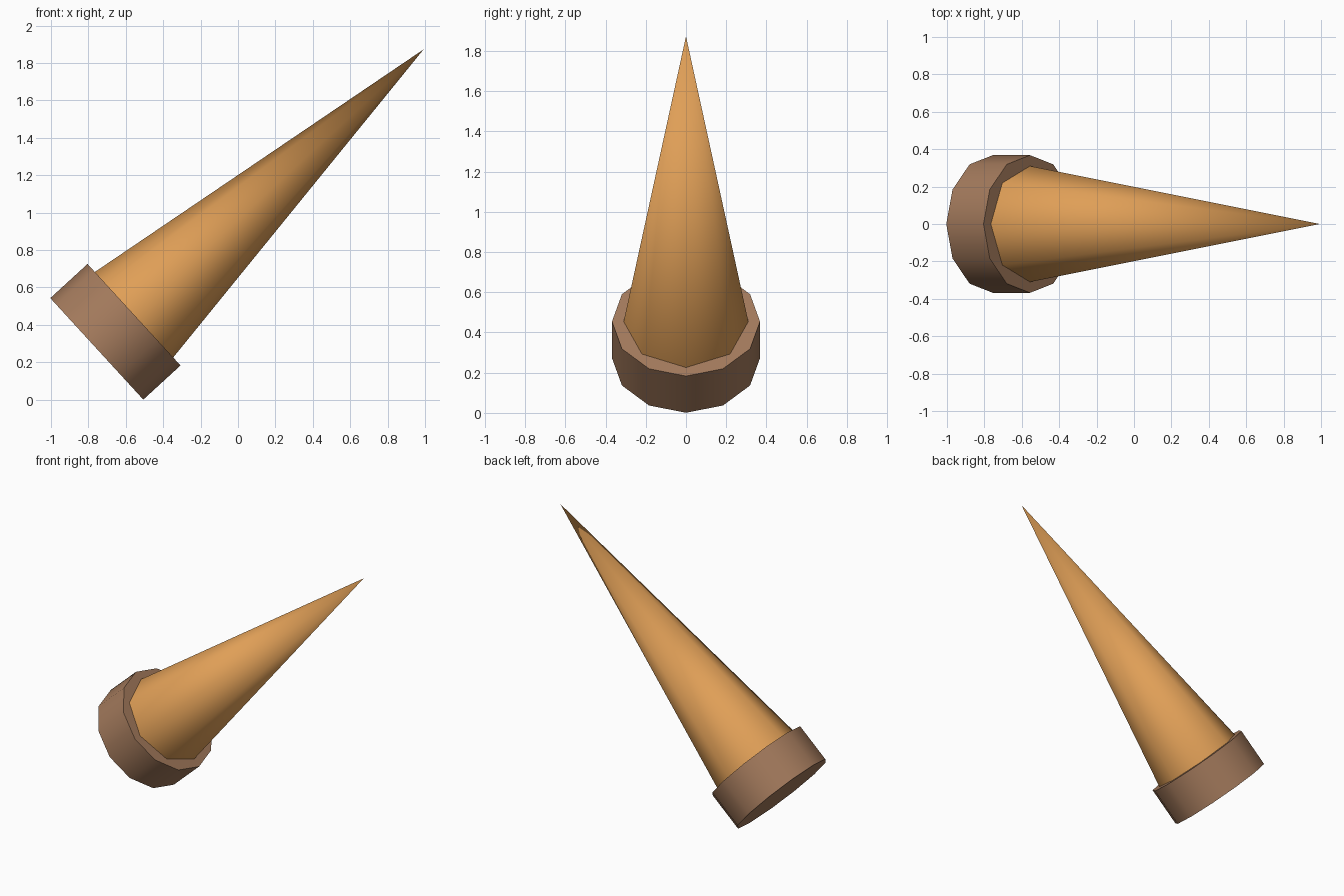
import bpy
import math
from mathutils import Matrix, Vector

if "Cube" in bpy.data.objects:
    bpy.data.objects.remove(bpy.data.objects["Cube"])

TILT = math.radians(47.5)
BASE = Vector((-0.755, 0, 0.272))
COLLAR_H = 0.27
SPIKE_H = 2.10


def material(name, rgb):
    m = bpy.data.materials.new(name)
    m.diffuse_color = (*rgb, 1)
    m.use_nodes = True
    m.node_tree.nodes["Principled BSDF"].inputs["Base Color"].default_value = m.diffuse_color
    return m


def tapered(name, sides, r1, r2, start, height, mat):
    """Round part along the tilted axis, beginning at distance start."""
    rot = Matrix.Rotation(TILT, 4, 'Y')
    centre = BASE + rot @ Vector((0, 0, start + height / 2))
    bpy.ops.mesh.primitive_cone_add(vertices=sides, radius1=r1, radius2=r2,
                                    depth=height, location=centre,
                                    rotation=(0, TILT, 0))
    ob = bpy.context.object
    ob.name = name
    ob.data.materials.append(mat)
    bpy.ops.object.shade_smooth_by_angle(angle=math.radians(50))
    return ob


# Twelve-sided collar at the root
tapered("collar", 12, 0.368, 0.368, 0, COLLAR_H,
        material("brown", (0.37, 0.196, 0.108)))

# Eight-sided pointed spike
tapered("spike", 8, 0.31, 0, COLLAR_H, SPIKE_H,
        material("tan_orange", (0.74, 0.345, 0.095)))
